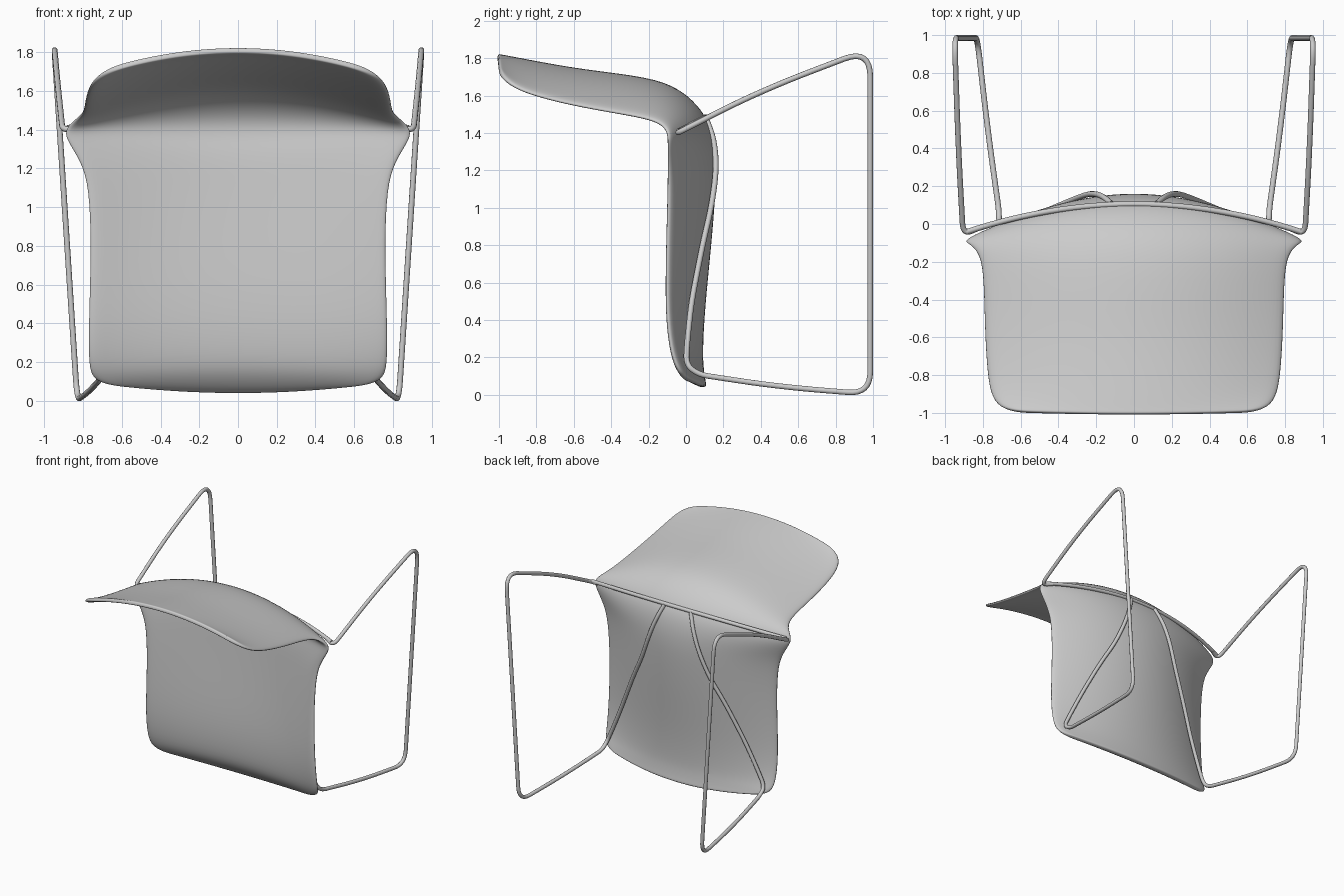
import bpy
from mathutils import Vector

if "Cube" in bpy.data.objects:
    bpy.data.objects.remove(bpy.data.objects["Cube"])


def smooth_path(points, steps=8):
    """Round each inner corner: points are (x, y, z, fillet distance)."""
    pts = [Vector(p[:3]) for p in points]
    out = [pts[0]]
    for i in range(1, len(pts) - 1):
        c = pts[i]
        a, b = pts[i - 1] - c, pts[i + 1] - c
        s = c + a.normalized() * min(points[i][3], a.length * 0.49)
        e = c + b.normalized() * min(points[i][3], b.length * 0.49)
        for k in range(steps + 1):
            t = k / steps
            out.append(s * (1 - t) ** 2 + c * 2 * t * (1 - t) + e * t * t)
    return out + [pts[-1]]


def rod(name, pts, radius=0.015):
    curve = bpy.data.curves.new(name, 'CURVE')
    curve.dimensions = '3D'
    curve.bevel_depth = radius
    curve.bevel_resolution = 3
    curve.use_fill_caps = True
    spline = curve.splines.new('POLY')
    spline.points.add(len(pts) - 1)
    for p, co in zip(spline.points, pts):
        p.co = (*co, 1)
    spline.use_smooth = True
    obj = bpy.data.objects.new(name, curve)
    bpy.context.collection.objects.link(obj)


# Shell stations: centre y, centre z, half width, edge y, edge z, padding at centre
stations = [
    (.112, .045, .64, .025, .085, .03), (.105, .07, .72, .0, .10, .065),
    (.095, .14, .765, -.025, .135, .115), (.09, .22, .78, -.06, .21, .145),
    (.10, .45, .78, -.092, .42, .17), (.14, .83, .768, -.088, .80, .18),
    (.16, 1.10, .78, -.08, 1.10, .18), (.162, 1.22, .82, -.08, 1.23, .175),
    (.155, 1.33, .885, -.08, 1.33, .16), (.127, 1.455, .905, -.08, 1.385, .12),
    (.06, 1.555, .885, -.095, 1.43, .10), (-.04, 1.64, .835, -.14, 1.47, .09),
    (-.19, 1.70, .805, -.24, 1.50, .08), (-.55, 1.74, .80, -.55, 1.55, .06),
    (-.80, 1.785, .785, -.80, 1.61, .045), (-.93, 1.81, .76, -.92, 1.66, .03),
    (-.988, 1.82, .70, -.975, 1.71, .03), (-1.003, 1.825, .60, -.99, 1.745, .03)]

# Seat and backrest: one bent, dished sheet, padded toward the middle
N, THICK = 16, 0.18
verts, faces, weights = [], [], []
for cy, cz, w, ey, ez, pad in stations:
    for j in range(N + 1):
        u = 2 * j / N - 1
        verts.append((w * u, cy + (ey - cy) * u * u, cz + (ez - cz) * u * u))
        weights.append((.03 + (pad - .03) * (1 - u * u)) / THICK)
for i in range(len(stations) - 1):
    for j in range(N):
        a = i * (N + 1) + j
        faces.append((a, a + N + 1, a + N + 2, a + 1))
mesh = bpy.data.meshes.new("seat_shell")
mesh.from_pydata(verts, [], faces)
mesh.shade_smooth()
shell = bpy.data.objects.new("seat_shell", mesh)
bpy.context.collection.objects.link(shell)
group = shell.vertex_groups.new(name="padding")
for i, weight in enumerate(weights):
    group.add([i], weight, 'REPLACE')
solid = shell.modifiers.new("thickness", 'SOLIDIFY')
solid.thickness = THICK
solid.offset = -1
solid.vertex_group = "padding"
sub = shell.modifiers.new("smooth", 'SUBSURF')
sub.levels = sub.render_levels = 2

# Rod across the back of the bend
cross = []
for k in range(33):
    u = k / 16 - 1
    cross.append((.88 * u, .105 - .145 * u * u, 1.485 - .075 * u * u))
rod("cross_rod", cross)

# Side frames: upper rod, floor rod, lower rod and strut under the seat
side = [
    (.82, -.02, 1.415, 0), (.905, -.055, 1.395, .07), (.93, .40, 1.627, .3),
    (.95, .985, 1.85, .15), (.83, .985, .004, .12), (.775, .5, .043, .25),
    (.715, .07, .108, .05), (.715, .0, .16, .06),
    (.66, .006, .28, .1), (.56, .03, .50, .1), (.42, .088, .80, .15),
    (.31, .135, 1.0, .1), (.23, .163, 1.2, .1), (.17, .152, 1.36, .1),
    (.12, .108, 1.478, 0)]
for label, sx in (("right", 1), ("left", -1)):
    rod(label + "_frame", smooth_path([(sx * x, y, z, r) for x, y, z, r in side]))
